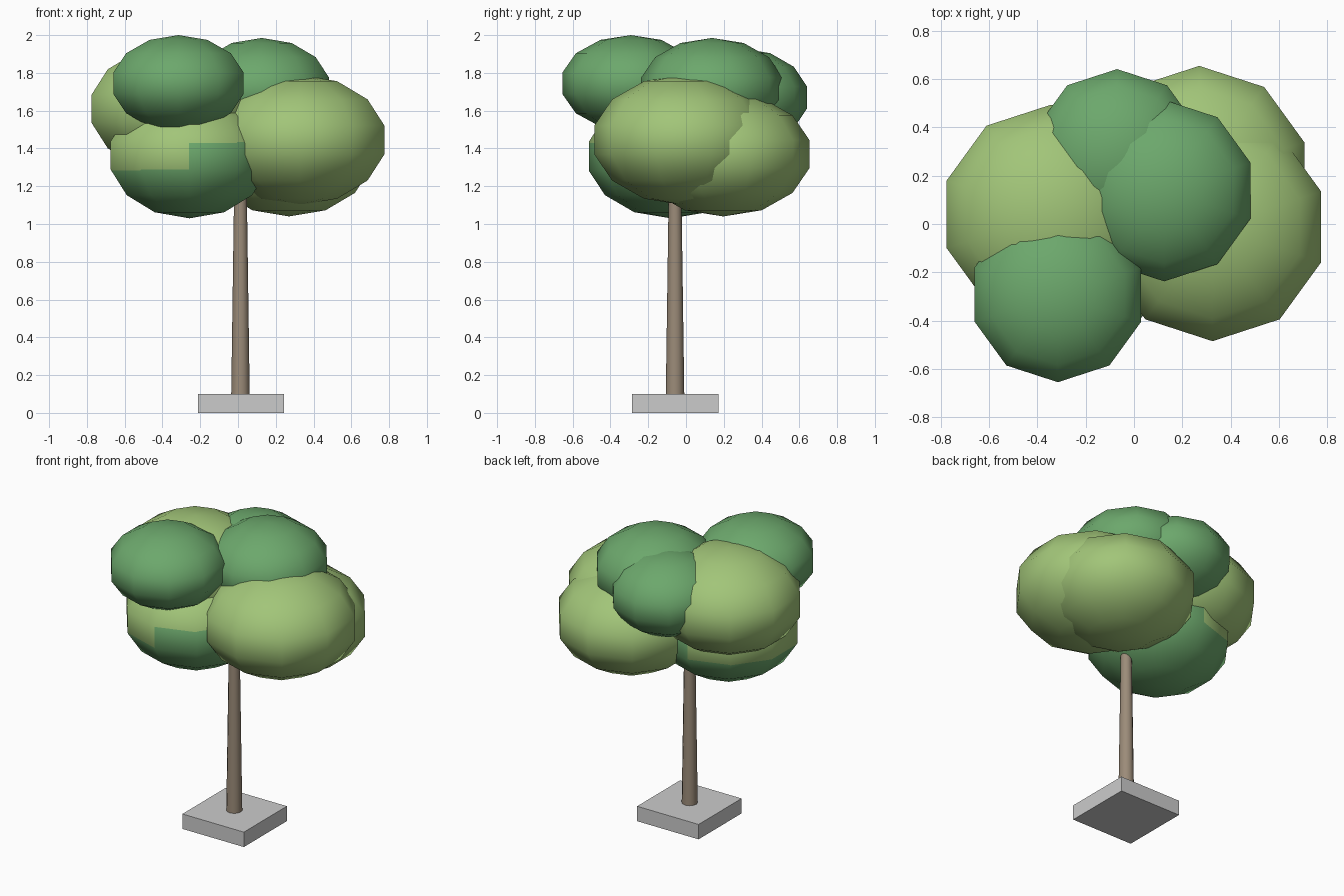
import bpy

if "Cube" in bpy.data.objects:
    bpy.data.objects.remove(bpy.data.objects["Cube"])


def material(name, rgb):
    m = bpy.data.materials.new(name)
    m.diffuse_color = (*rgb, 1)
    m.use_nodes = True
    m.node_tree.nodes["Principled BSDF"].inputs["Base Color"].default_value = m.diffuse_color
    return m


light = material("light_leaf", (0.36, 0.56, 0.19))
dark = material("dark_leaf", (0.15, 0.39, 0.15))
bark = material("bark", (0.33, 0.26, 0.19))


def leaf_clump(name, centre, radius, height, mat):
    # Low-poly squashed ball: ten sides, seven bands
    bpy.ops.mesh.primitive_uv_sphere_add(segments=10, ring_count=7, radius=1, location=centre)
    ob = bpy.context.object
    ob.name = name
    ob.scale = (radius, radius, height)
    ob.data.materials.append(mat)
    bpy.ops.object.shade_smooth()


# Square base
bpy.ops.mesh.primitive_cube_add(size=1, location=(0.015, -0.057, 0.05))
base = bpy.context.object
base.name = "base"
base.scale = (0.456, 0.456, 0.1)

# Tapered trunk
bpy.ops.mesh.primitive_cone_add(vertices=12, radius1=0.049, radius2=0.032,
                                depth=1.2, location=(0.013, -0.058, 0.69))
trunk = bpy.context.object
trunk.name = "trunk"
trunk.data.materials.append(bark)
bpy.ops.object.shade_smooth_by_angle()

# Leaf clumps: name, centre, horizontal radius, vertical radius, colour
clumps = [
    ("clump_front_left_top", (-0.315, -0.292, 1.745), 0.372, 0.255, dark),
    ("clump_right", (0.325, -0.012, 1.445), 0.485, 0.345, light),
    ("clump_back_right", (0.27, 0.197, 1.37), 0.469, 0.33, light),
    ("clump_left", (-0.344, 0.04, 1.61), 0.465, 0.335, light),
    ("clump_front_left_low", (-0.257, -0.08, 1.355), 0.446, 0.325, dark),
    ("clump_front_left_low_cover", (-0.262, -0.08, 1.363), 0.446, 0.325, light),
    ("clump_top", (0.125, 0.138, 1.715), 0.385, 0.27, dark),
    ("clump_back", (-0.07, 0.29, 1.67), 0.36, 0.26, dark),
]
for c in clumps:
    leaf_clump(*c)
